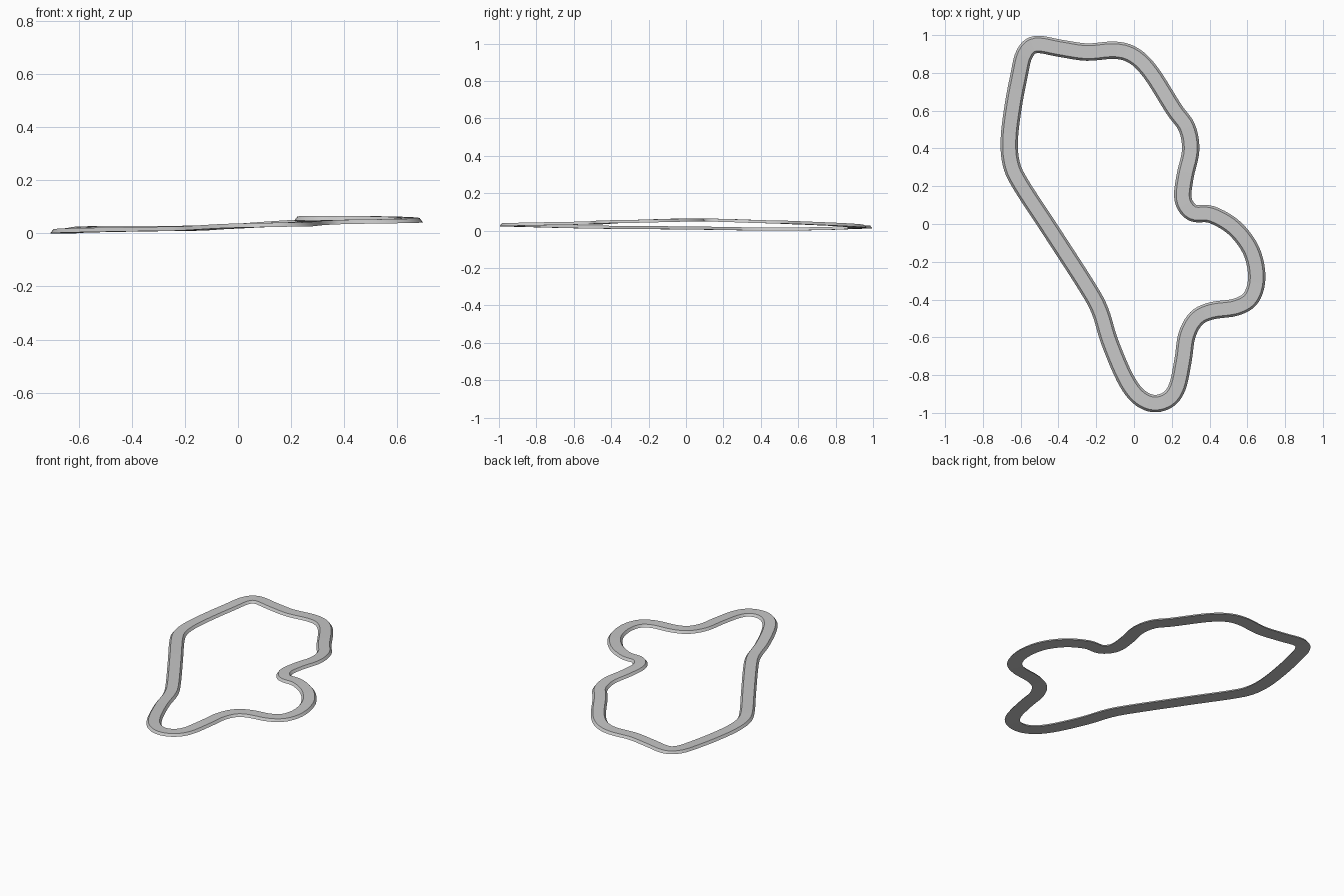
import bpy
import bmesh
from mathutils import Vector

# Remove the default cube
cube = bpy.data.objects.get("Cube")
if cube:
    bpy.data.objects.remove(cube, do_unlink=True)

# Road material
grey = bpy.data.materials.new("road grey")
grey.use_nodes = True
colour = (0.57, 0.57, 0.57, 1)
grey.diffuse_color = colour
grey.node_tree.nodes["Principled BSDF"].inputs["Base Color"].default_value = colour

# Centre line of the circuit: x and y in hundredths, underside height in thousandths
centre_line = [
    (-52, 95, 12), (-39, 93, 12), (-25, 91, 13), (-10, 92, 15), (0, 89, 20),
    (9, 80, 26), (21, 61, 34), (28, 51, 38), (30, 39, 41), (27, 25, 46),
    (26, 13, 49), (31, 6, 50), (41, 5, 50), (53, -2, 49), (62, -14, 46),
    (65, -28, 42), (62, -39, 40), (54, -44, 38), (41, -46, 36), (33, -50, 34),
    (28, -59, 32), (26, -72, 30), (23, -86, 27), (18, -93, 26), (10, -95, 24),
    (2, -91, 22), (-5, -81, 19), (-13, -62, 14), (-18, -46, 11), (-25, -33, 10),
    (-45, -2, 7), (-60, 21, 4), (-65, 32, 2), (-66, 45, 1), (-64, 62, 2),
    (-61, 78, 5), (-58, 90, 10),
]
STEPS = 5
BASE_HALF, TOP_HALF, THICK = 0.046, 0.034, 0.016


def catmull_rom(a, b, c, d, t):
    """Point on a smooth curve between b and c."""
    return (2 * b + (c - a) * t + (2 * a - 5 * b + 4 * c - d) * t ** 2
            + (3 * b - a - 3 * c + d) * t ** 3) / 2


def smooth_loop(points, steps):
    """Sample a closed smooth curve through the points."""
    n = len(points)
    return [catmull_rom(*(points[(i + k) % n] for k in (-1, 0, 1, 2)), s / steps)
            for i in range(n) for s in range(steps)]


def sweep_loop(name, path, profile, material):
    """Sweep an upright (sideways, up) profile around a closed path."""
    bm = bmesh.new()
    n = len(path)
    rings = []
    for i, p in enumerate(path):
        along = path[(i + 1) % n] - path[i - 1]
        side = Vector((along.y, -along.x, 0)).normalized()
        rings.append([bm.verts.new(p + side * u + Vector((0, 0, v))) for u, v in profile])
    for i, ring in enumerate(rings):
        following = rings[(i + 1) % n]
        for j in range(len(profile)):
            k = (j + 1) % len(profile)
            bm.faces.new((ring[j], ring[k], following[k], following[j]))
    bmesh.ops.recalc_face_normals(bm, faces=bm.faces)
    mesh = bpy.data.meshes.new(name)
    bm.to_mesh(mesh)
    bm.free()
    mesh.materials.append(material)
    obj = bpy.data.objects.new(name, mesh)
    bpy.context.collection.objects.link(obj)
    return obj


# Closed road ribbon with sloping shoulders
points = [Vector((x / 100, y / 100, z / 1000)) for x, y, z in centre_line]
path = smooth_loop(points, STEPS)
lowest = min(p.z for p in path)
path = [p - Vector((0, 0, lowest)) for p in path]
section = [(-BASE_HALF, 0), (BASE_HALF, 0), (TOP_HALF, THICK), (-TOP_HALF, THICK)]
track = sweep_loop("circuit_road", path, section, grey)

# Smooth along the road, sharp at its edges
bpy.ops.object.select_all(action='DESELECT')
track.select_set(True)
bpy.context.view_layer.objects.active = track
bpy.ops.object.shade_smooth_by_angle()
